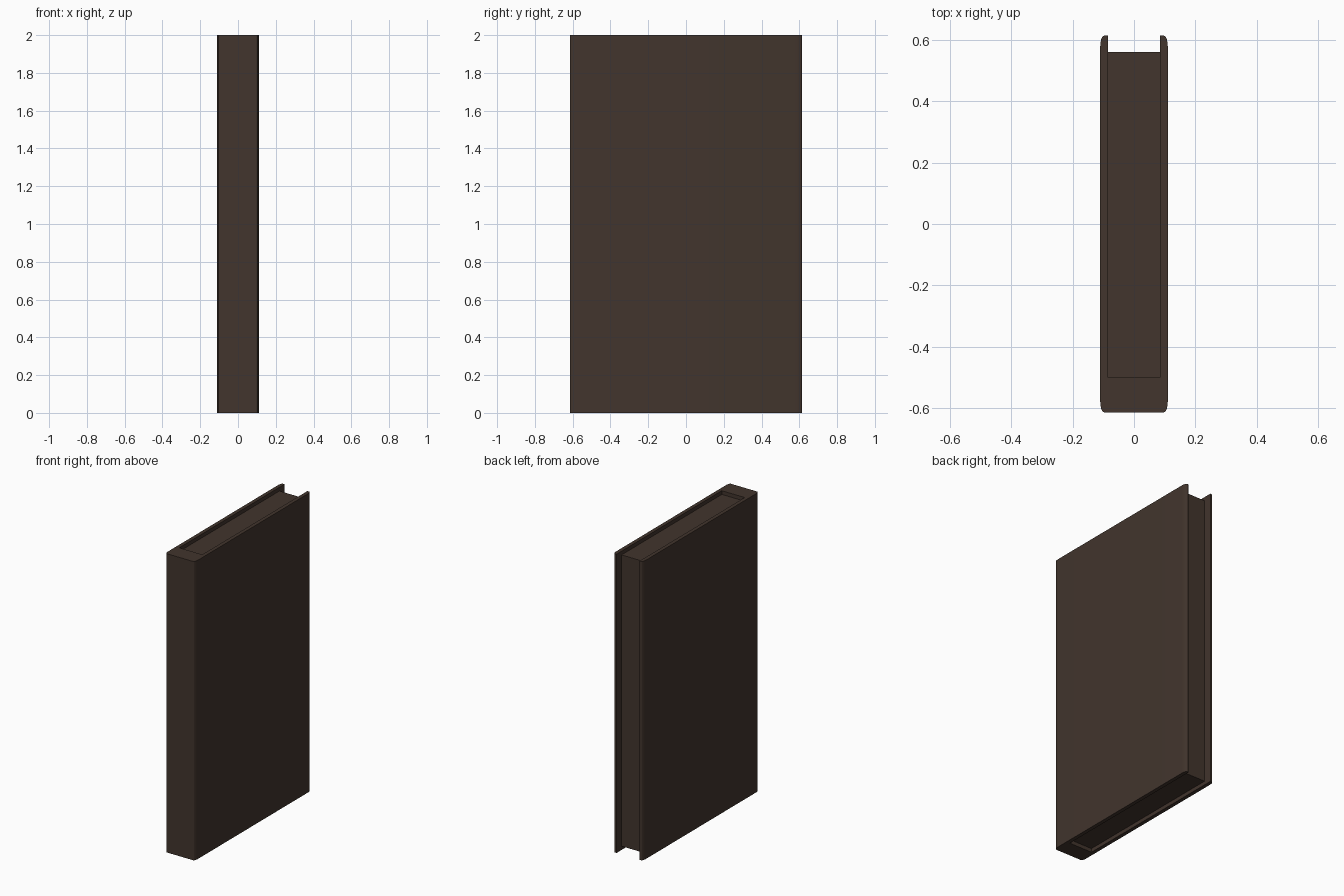
import bpy
import bmesh
from math import sin, cos, pi

cube = bpy.data.objects.get("Cube")
if cube:
    bpy.data.objects.remove(cube, do_unlink=True)

HALF_W, HALF_D, HEIGHT = 0.11, 0.613, 2.0    # outer size of the cover
INNER_W = 0.085                              # inside of the cover boards
SPINE_Y, PAGE_Y = -0.50, 0.56                # spine inside, page fore edge
RECESS = 0.025                               # pages stop short of the cover
ROUND_X, ROUND_Y, STEPS = 0.012, 0.035, 4    # rounded outer corners

brown = bpy.data.materials.new("dark brown")
brown.use_nodes = True
colour = (0.054, 0.035, 0.026, 1)
brown.diffuse_color = colour
brown.node_tree.nodes["Principled BSDF"].inputs["Base Color"].default_value = colour


def extrude_profile(name, points, z0, z1):
    """Extrude a closed xy outline from z0 to z1."""
    bm = bmesh.new()
    face = bm.faces.new([bm.verts.new((x, y, z0)) for x, y in points])
    result = bmesh.ops.extrude_face_region(bm, geom=[face])
    verts = [v for v in result["geom"] if isinstance(v, bmesh.types.BMVert)]
    bmesh.ops.translate(bm, verts=verts, vec=(0, 0, z1 - z0))
    bmesh.ops.recalc_face_normals(bm, faces=bm.faces)
    mesh = bpy.data.meshes.new(name)
    bm.to_mesh(mesh)
    bm.free()
    mesh.materials.append(brown)
    obj = bpy.data.objects.new(name, mesh)
    bpy.context.collection.objects.link(obj)
    bpy.ops.object.select_all(action="DESELECT")
    obj.select_set(True)
    bpy.context.view_layer.objects.active = obj
    bpy.ops.object.shade_smooth_by_angle()
    return obj


# Half of the U-shaped cover outline, from the spine round to the inside corner
angles = [i * pi / 2 / STEPS for i in range(STEPS + 1)]
corner = [(HALF_W - ROUND_X + ROUND_X * sin(a),
           HALF_D - ROUND_Y + ROUND_Y * cos(a)) for a in angles]
half = [(x, -y) for x, y in corner] + corner[::-1]
half += [(INNER_W, HALF_D), (INNER_W, SPINE_Y)]
outline = half + [(-x, y) for x, y in reversed(half)]
extrude_profile("cover_and_spine", outline, 0, HEIGHT)

# Page block set into the cover
pages = [(-INNER_W, SPINE_Y), (INNER_W, SPINE_Y),
         (INNER_W, PAGE_Y), (-INNER_W, PAGE_Y)]
extrude_profile("page_block", pages, RECESS, HEIGHT - RECESS)
